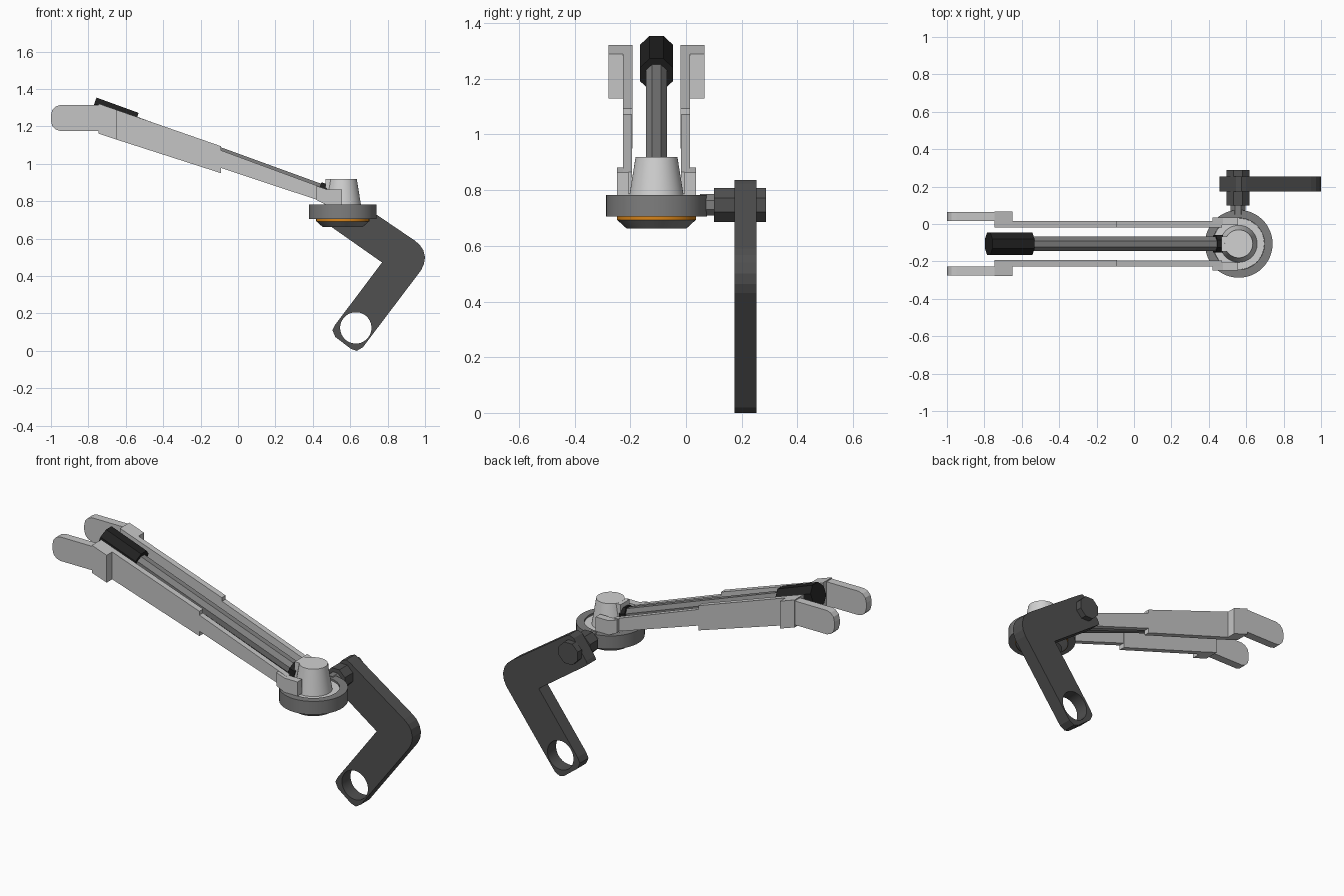
import bpy, bmesh, math
from mathutils import Vector, Matrix

if "Cube" in bpy.data.objects:
    bpy.data.objects.remove(bpy.data.objects["Cube"])

YC = -0.106   # centre line of the handle
PX = 0.56     # pivot x


def material(name, r, g, b):
    m = bpy.data.materials.new(name)
    m.diffuse_color = (r, g, b, 1)
    m.use_nodes = True
    m.node_tree.nodes["Principled BSDF"].inputs["Base Color"].default_value = m.diffuse_color
    return m


LIGHT = material("light grey", 0.56, 0.56, 0.56)
PALE = material("pale grey", 0.64, 0.64, 0.64)
MID = material("mid grey", 0.21, 0.21, 0.21)
DARK = material("dark grey", 0.08, 0.08, 0.08)
BLACK = material("black", 0.015, 0.015, 0.015)
ORANGE = material("orange", 0.68, 0.23, 0.01)


def finish(name, bm, mat, smooth=False):
    bmesh.ops.recalc_face_normals(bm, faces=bm.faces)
    me = bpy.data.meshes.new(name)
    bm.to_mesh(me)
    bm.free()
    me.materials.append(mat)
    ob = bpy.data.objects.new(name, me)
    bpy.context.collection.objects.link(ob)
    bpy.context.view_layer.objects.active = ob
    if smooth:
        bpy.ops.object.select_all(action='DESELECT')
        ob.select_set(True)
        bpy.ops.object.shade_smooth_by_angle(angle=math.radians(30))
    return ob


def add_prism(bm, pts, y0, y1):
    """Extrude an x-z outline from y0 to y1."""
    f = bm.faces.new([bm.verts.new((x, y0, z)) for x, z in pts])
    ext = bmesh.ops.extrude_face_region(bm, geom=[f])
    vs = [v for v in ext['geom'] if isinstance(v, bmesh.types.BMVert)]
    bmesh.ops.translate(bm, verts=vs, vec=(0, y1 - y0, 0))


def rod(name, p0, p1, r, mat, n=8):
    """Prism with flats facing up and sideways between two points."""
    p0, p1 = Vector(p0), Vector(p1)
    d = p1 - p0
    mtx = (Matrix.Translation((p0 + p1) / 2) @ d.to_track_quat('Z', 'Y').to_matrix().to_4x4()
           @ Matrix.Rotation(math.pi / n, 4, 'Z'))
    bm = bmesh.new()
    bmesh.ops.create_cone(bm, cap_ends=True, segments=n, radius1=r, radius2=r,
                          depth=d.length, matrix=mtx)
    return finish(name, bm, mat, n > 12)


def lathe(name, profile, mat, n=48):
    """Revolve (radius, z) points about the pivot axis."""
    bm = bmesh.new()
    vs = [bm.verts.new((PX + r, YC, z)) for r, z in profile]
    es = [bm.edges.new(p) for p in zip(vs, vs[1:])]
    bmesh.ops.spin(bm, geom=vs + es, cent=(PX, YC, 0), axis=(0, 0, 1),
                   angle=math.tau, steps=n)
    bmesh.ops.remove_doubles(bm, verts=bm.verts, dist=1e-5)
    return finish(name, bm, mat, True)


# Pivot housing: outer ring, liner, orange band, lower cap
lathe("pivot_ring", [(0.13, 0.705), (0.181, 0.705), (0.181, 0.782), (0.138, 0.782),
                     (0.138, 0.76), (0.13, 0.76), (0.13, 0.705)], MID)
lathe("pivot_liner", [(0, 0.772), (0.137, 0.772), (0.137, 0.755), (0, 0.755)], PALE)
lathe("orange_band", [(0, 0.71), (0.142, 0.71), (0.142, 0.693), (0, 0.693)], ORANGE)
lathe("lower_cap", [(0, 0.693), (0.141, 0.693), (0.107, 0.662), (0, 0.662)], MID)

# Tapered hub with the neck that takes the rod
lathe("hub", [(0, 0.765), (0.1, 0.765), (0.096, 0.79), (0.075, 0.92), (0, 0.92)], PALE)
bm = bmesh.new()
add_prism(bm, [(0.467, 0.78), (0.467, 0.9195), (PX, 0.9195), (PX, 0.78)], YC - 0.04, YC + 0.04)
finish("hub_neck", bm, PALE)

# Central rod with knob and collar, tilted down 20 degrees
START = Vector((-0.777, YC, 1.298))
AXIS = Vector((math.cos(math.radians(20)), 0, -math.sin(math.radians(20))))
rod("rod_knob", START, START + AXIS * 0.24, 0.065, BLACK)
rod("center_rod", START + AXIS * 0.2, START + AXIS * 1.36, 0.041, MID)
rod("rod_collar", START + AXIS * 1.285, START + AXIS * 1.325, 0.05, BLACK)

# Two side arms: pad, offset block, wide plate, narrow plate, pivot end
SECTIONS = [
    ([(-0.74, 1.315), (-0.95, 1.315), (-0.975, 1.307), (-0.993, 1.288), (-1.0, 1.26),
      (-1.0, 1.23), (-0.993, 1.203), (-0.975, 1.184), (-0.95, 1.176), (-0.74, 1.176)],
     0.122, 0.17),
    ([(-0.745, 1.322), (-0.745, 1.162), (-0.65, 1.13), (-0.65, 1.289)], 0.086, 0.172),
    ([(-0.65, 1.289), (-0.65, 1.13), (-0.09, 0.95), (-0.09, 1.094)], 0.086, 0.121),
    ([(-0.09, 1.072), (-0.09, 0.978), (0.44, 0.802), (0.47, 0.788), (0.47, 0.866)],
     0.088, 0.121),
    ([(0.42, 0.882), (0.42, 0.806), (0.47, 0.782), (0.556, 0.782), (0.556, 0.864),
      (0.475, 0.864)], 0.1, 0.142),
]
for side, label in ((-1, "front"), (1, "back")):
    bm = bmesh.new()
    for pts, a, b in SECTIONS:
        add_prism(bm, pts, YC + side * a, YC + side * b)
    finish(label + "_arm", bm, LIGHT)

# Bent bracket with a round hole at its lower end
bm = bmesh.new()
add_prism(bm, [(0.60, 0.824), (0.575, 0.837), (0.545, 0.825), (0.465, 0.715), (0.456, 0.695),
               (0.475, 0.68), (0.77, 0.473), (0.52, 0.14), (0.505, 0.11), (0.52, 0.075),
               (0.605, 0.01), (0.635, 0.0), (0.668, 0.02), (0.978, 0.43), (0.994, 0.463),
               (1.0, 0.5), (0.99, 0.54), (0.972, 0.567), (0.945, 0.59)], 0.174, 0.253)
bracket = finish("bracket", bm, DARK)
cutter = rod("hole_cutter", (0.63, 0.1, 0.123), (0.63, 0.3, 0.123), 0.084, DARK, 32)
cutter.hide_render = True
bpy.context.view_layer.objects.active = bracket
cut = bracket.modifiers.new("hole", 'BOOLEAN')
cut.operation, cut.object, cut.solver = 'DIFFERENCE', cutter, 'EXACT'
bpy.ops.object.modifier_apply(modifier=cut.name)
bpy.data.objects.remove(cutter)

# Pivot bolt through the bracket
BZ = 0.747
rod("bolt_shank", (PX - 0.004, 0.05, BZ), (PX - 0.004, 0.11, BZ), 0.042, MID)
rod("inner_nut", (PX - 0.004, 0.10, BZ), (PX - 0.004, 0.175, BZ), 0.066, DARK)
rod("bolt_head", (PX - 0.004, 0.25, BZ), (PX - 0.004, 0.288, BZ), 0.066, DARK)
